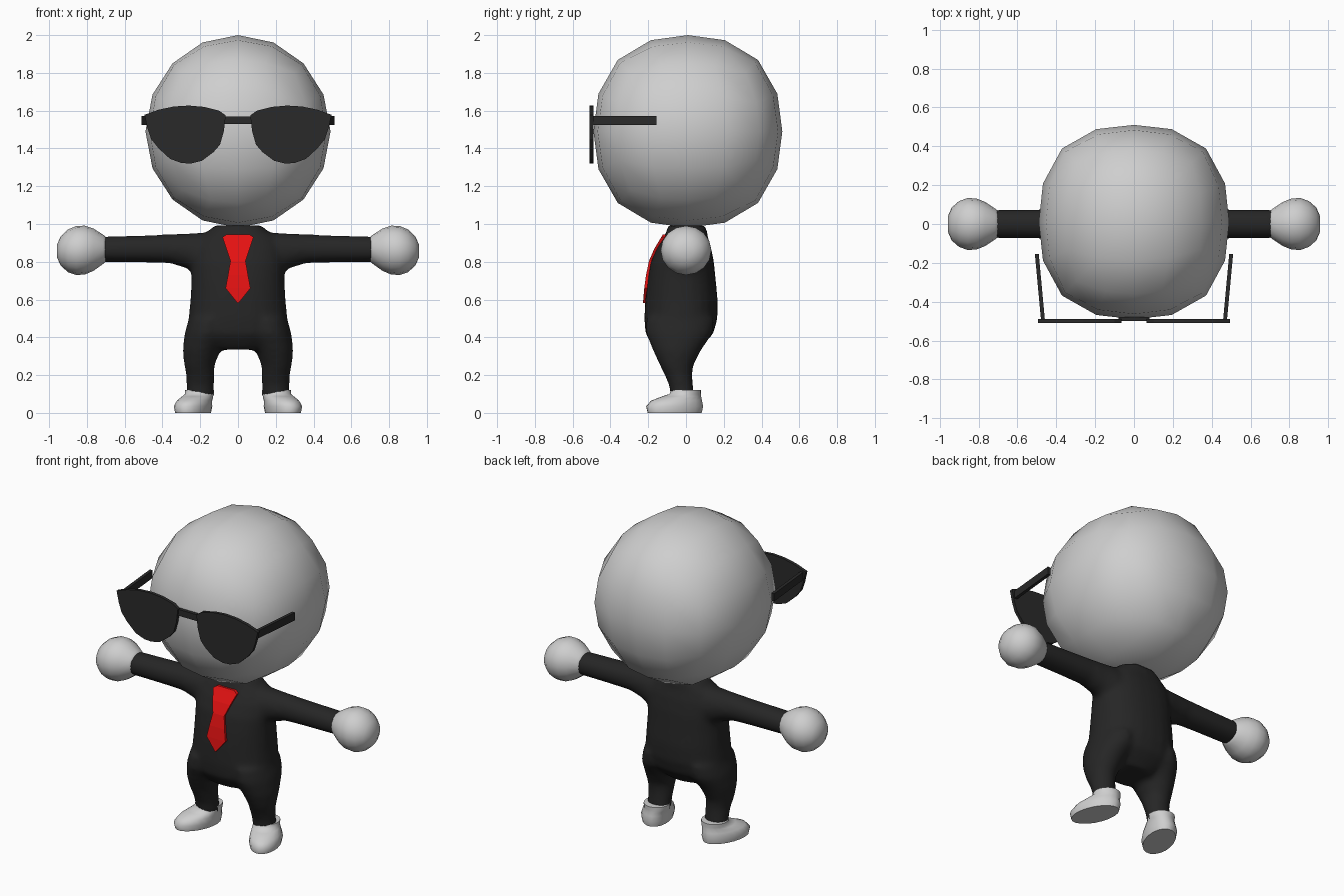
import bpy, bmesh, math
from mathutils import Vector
from mathutils.bvhtree import BVHTree

if "Cube" in bpy.data.objects:
    bpy.data.objects.remove(bpy.data.objects["Cube"])


def material(name, r, g, b):
    m = bpy.data.materials.new(name)
    m.diffuse_color = (r, g, b, 1)
    m.use_nodes = True
    m.node_tree.nodes["Principled BSDF"].inputs["Base Color"].default_value = m.diffuse_color
    return m


PALE = material("pale_grey", 0.62, 0.62, 0.62)
BLACK = material("suit_black", 0.019, 0.019, 0.019)
SHADE = material("glasses_black", 0.023, 0.023, 0.023)
RED = material("tie_red", 0.78, 0.006, 0.006)


def finish(name, bm, mats, smooth=True):
    bmesh.ops.recalc_face_normals(bm, faces=bm.faces)
    me = bpy.data.meshes.new(name)
    for f in bm.faces:
        f.smooth = smooth
    bm.to_mesh(me)
    bm.free()
    for m in mats:
        me.materials.append(m)
    ob = bpy.data.objects.new(name, me)
    bpy.context.collection.objects.link(ob)
    return ob


def oval(u, v, n=24, power=1.0):
    """Points of a rounded oval with half sizes u and v."""
    out = []
    for i in range(n):
        a = 2 * math.pi * i / n
        c, s = math.cos(a), math.sin(a)
        out.append((math.copysign(abs(c) ** power, c) * u,
                    math.copysign(abs(s) ** power, s) * v))
    return out


def loft(bm, rings):
    rows = [[bm.verts.new(p) for p in ring] for ring in rings]
    n = len(rows[0])
    for a, b in zip(rows, rows[1:]):
        for i in range(n):
            j = (i + 1) % n
            bm.faces.new((a[i], a[j], b[j], b[i]))
    bm.faces.new(rows[0][::-1])
    bm.faces.new(rows[-1])


def slab(name, outline, y0, y1, mat):
    """Flat plate in the xz plane."""
    bm = bmesh.new()
    loft(bm, [[(x, y, z) for x, z in outline] for y in (y0, y1)])
    return finish(name, bm, [mat], False)


# Head: rounded cube pushed out to a slightly boxy ball
bm = bmesh.new()
bmesh.ops.create_cube(bm, size=2)
bmesh.ops.subdivide_edges(bm, edges=bm.edges[:], cuts=3, use_grid_fill=True)
for v in bm.verts:
    d = Vector([math.tan(c * math.pi / 4) for c in v.co]).normalized()
    d *= 1 + 0.28 * d.x ** 2 * d.y ** 2 + 0.2 * d.y ** 2 * d.z ** 2
    v.co = (d.x * 0.49, d.y * 0.5 + 0.01, d.z * 0.51 + 1.49)
finish("head", bm, [PALE])

# Suit: torso, legs and sleeves fused into one smooth skin
torso = [(.335, .14, -.045, .11), (.38, .22, -.04, .15), (.42, .265, -.035, .18),
         (.5, .262, -.027, .194), (.6, .252, -.024, .192), (.7, .247, -.024, .182),
         (.8, .247, -.02, .168), (.88, .237, -.01, .142), (.94, .2, 0, .113),
         (.96, .16, .005, .107), (.992, .127, .005, .102)]
leg = [(.08, .2, .074, -.017, .064), (.14, .2, .073, -.025, .063),
       (.2, .2, .074, -.04, .073), (.25, .205, .08, -.05, .088),
       (.33, .193, .1, -.048, .127), (.42, .165, .118, -.035, .177),
       (.5, .15, .11, -.03, .18)]
sleeve = [(.1, .85, .1, .1), (.2, .84, .115, .1), (.27, .857, .093, .087),
          (.36, .869, .077, .078), (.5, .868, .072, .076), (.73, .866, .068, .074)]
bm = bmesh.new()
loft(bm, [[(x, y + cy, z) for x, y in oval(rx, ry, power=.88)]
          for z, rx, cy, ry in torso])
for s in (-1, 1):
    loft(bm, [[(s * (x + cx), y + cy, z) for x, y in oval(rx, ry)]
              for z, cx, rx, cy, ry in leg])
    loft(bm, [[(s * x, y, z + cz) for y, z in oval(ry, rz)]
              for x, cz, rz, ry in sleeve])
suit = finish("suit", bm, [BLACK, PALE])
rm = suit.modifiers.new("fuse", "REMESH")
rm.mode = "VOXEL"
rm.voxel_size = 0.016
sm = suit.modifiers.new("soften", "SMOOTH")
sm.factor = 0.5
sm.iterations = 8
graph = bpy.context.evaluated_depsgraph_get()
fused = bpy.data.meshes.new_from_object(suit.evaluated_get(graph))
suit.modifiers.clear()
bm = bmesh.new()
bm.from_mesh(fused)

# Shirt front and collar: cut into the suit skin
COLLAR, SLOPE, LOW = .966, .288, .65


def cut(co, no, keep):
    faces = [f for f in bm.faces if keep(f.calc_center_median())]
    edges = {e for f in faces for e in f.edges}
    verts = {v for f in faces for v in f.verts}
    bmesh.ops.bisect_plane(bm, geom=faces + list(edges) + list(verts),
                           plane_co=co, plane_no=no)


def front(c):
    return c.y < 0 and c.z > .6 and abs(c.x) < .2


cut((0, 0, COLLAR), (0, 0, 1), lambda c: c.z > .9)
cut((0, 0, LOW), (0, 0, 1), front)
for s in (-1, 1):
    cut((s * .145, 0, .96), (s, 0, -SLOPE), front)
for f in bm.faces:
    c = f.calc_center_median()
    opening = front(c) and c.z > LOW and abs(c.x) < .145 + SLOPE * (c.z - .96)
    f.material_index = 1 if opening or c.z > COLLAR else 0
    f.smooth = True
skin = BVHTree.FromBMesh(bm)
bm.to_mesh(fused)
bm.free()
fused.materials.clear()
for m in (BLACK, PALE):
    fused.materials.append(m)
suit.data = fused

# Tie: thick strip laid on the shirt front
bm = bmesh.new()
rings = []
for z, w in ((.945, .06), (.93, .082), (.87, .062), (.805, .04),
             (.73, .053), (.66, .066), (.582, .003)):
    hit = skin.ray_cast(Vector((0.001, -2, z)), Vector((0, 1, 0)))[0]
    y = (hit.y if hit else -.15) - .012
    rings.append([(-w, y, z), (w, y, z), (w, y + .025, z), (-w, y + .025, z)])
loft(bm, rings)
finish("tie", bm, [RED], False)

# Lens outline, shared by both sides
lens = [(.065, 1.575), (.1, 1.6), (.18, 1.62), (.26, 1.627), (.34, 1.622),
        (.42, 1.605), (.495, 1.578), (.48, 1.51), (.46, 1.45), (.42, 1.4),
        (.36, 1.345), (.3, 1.323), (.25, 1.32), (.19, 1.335), (.13, 1.38),
        (.095, 1.42), (.075, 1.49)]
hand = [(.69, .866, .058, .06), (.715, .866, .078, .08), (.765, .864, .112, .113),
        (.81, .862, .129, .131), (.855, .86, .13, .134), (.9, .858, .113, .118),
        (.938, .857, .078, .085), (.958, .857, .035, .04)]
shoe = [(0, .238, -.06, .085, .15), (.035, .238, -.06, .092, .158),
        (.065, .23, -.05, .086, .14), (.088, .213, -.022, .079, .105),
        (.1, .204, -.004, .077, .084), (.122, .203, 0, .077, .08)]
turn = math.radians(20)
for s, side in ((-1, "left"), (1, "right")):
    # Hands: rounded mitts
    bm = bmesh.new()
    loft(bm, [[(s * x, y, z + cz) for y, z in oval(ry, rz, 16)]
              for x, cz, rz, ry in hand])
    finish(side + "_hand", bm, [PALE])

    # Shoes: toes turned outward, flat sole
    bm = bmesh.new()
    loft(bm, [[(s * (cx + x * math.cos(turn) - y * math.sin(turn)),
                cy + x * math.sin(turn) + y * math.cos(turn), z)
               for x, y in oval(rx, ry, 20)] for z, cx, cy, rx, ry in shoe])
    ob = finish(side + "_shoe", bm, [PALE])
    bpy.context.view_layer.objects.active = ob
    ob.select_set(True)
    bpy.ops.object.shade_smooth_by_angle(angle=math.radians(60))
    ob.select_set(False)

    # Sunglasses: lens and temple arm
    slab(side + "_lens", [(s * x, z) for x, z in lens], -.51, -.49, SHADE)
    bm = bmesh.new()
    loft(bm, [[(s * (x + dx), y, z) for dx, z in
               ((-.01, 1.525), (.01, 1.525), (.01, 1.573), (-.01, 1.573))]
              for x, y in ((.468, -.5), (.5, -.155))])
    finish(side + "_temple", bm, [SHADE], False)

# Bridge between the lenses
slab("glasses_bridge", [(-.08, 1.53), (.08, 1.53), (.08, 1.57), (-.08, 1.57)],
     -.5, -.478, SHADE)
